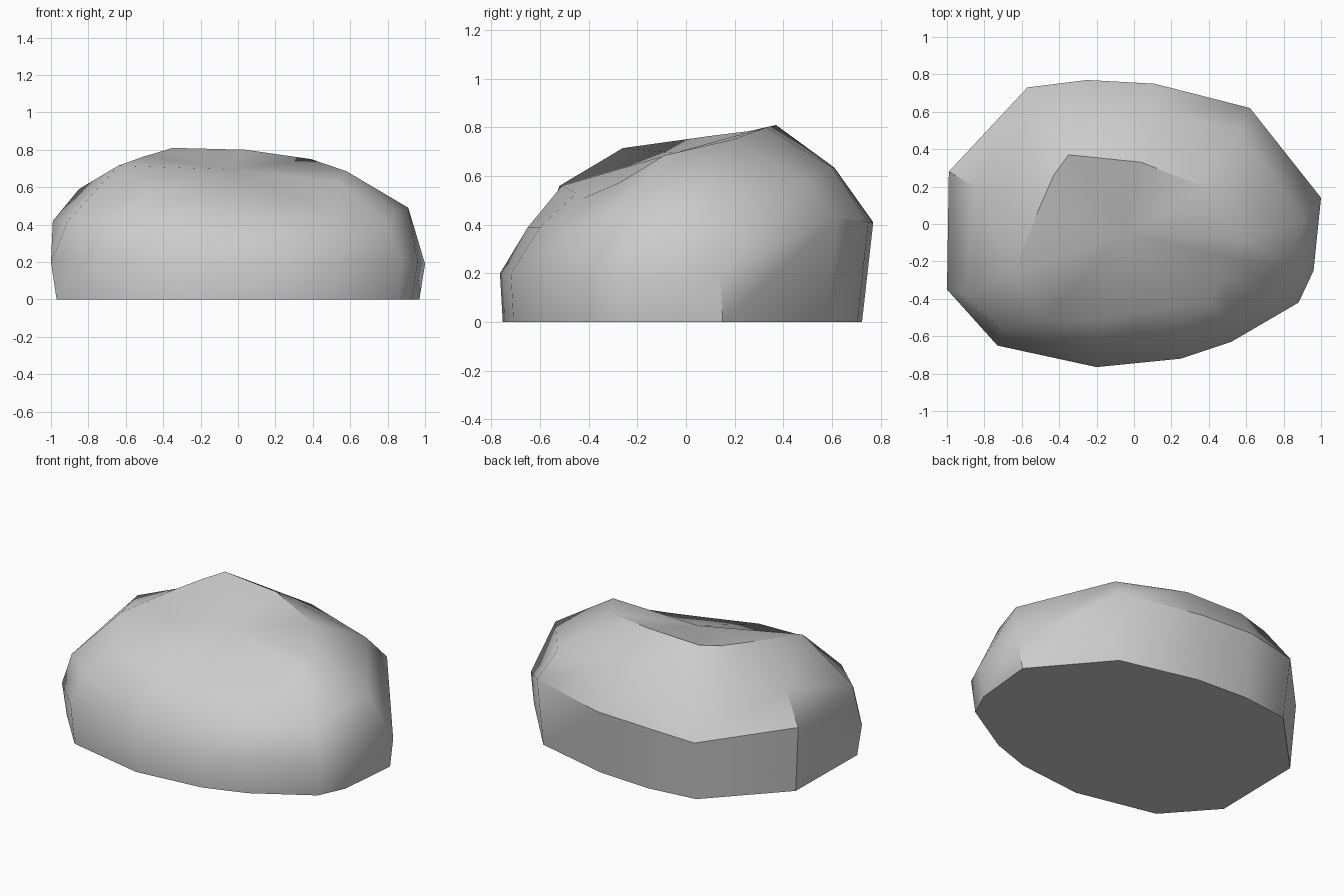
import bpy, bmesh, math

if "Cube" in bpy.data.objects:
    bpy.data.objects.remove(bpy.data.objects["Cube"])

# Cross-section rings, counter-clockwise from the right-hand corner
wide = [(1.0, .14, .19), (.62, .62, .43), (.11, .75, .41), (-.25, .77, .41),
        (-.57, .73, .38), (-.99, .28, .42), (-1.0, -.35, .20), (-.73, -.65, .25),
        (-.2, -.765, .2), (.25, -.72, .2), (.52, -.63, .22), (.88, -.42, .2),
        (.96, -.25, .2)]
shoulder = [(.91, .02, .49), (.56, .5, .58), (.1, .6, .635), (-.3, .61, .635),
            (-.52, .56, .62), (-.85, .2, .59), (-.91, -.38, .42), (-.7, -.57, .42),
            (-.2, -.65, .39), (.25, -.6, .39), (.5, -.53, .39), (.8, -.38, .40),
            (.84, -.22, .475)]
rim = [(.58, -.09, .685), (.39, .19, .75), (.04, .33, .80), (-.35, .37, .81),
       (-.43, .26, .785), (-.5, .1, .765), (-.64, -.26, .715), (-.48, -.52, .56),
       (-.16, -.51, .56), (.2, -.45, .53), (.42, -.42, .51), (.47, -.28, .57),
       (.53, -.18, .63)]
base = [(x * .97, y * (.94 if y > .2 else 1.08 if y > 0 else .985), 0)
        for x, y, z in wide]

# Rock body: skin the rings, close the base, fan the sloping top
bm = bmesh.new()
rings = [[bm.verts.new(p) for p in r] for r in (base, wide, shoulder, rim)]
n = len(base)
for lo, hi in zip(rings, rings[1:]):
    for i in range(n):
        j = (i + 1) % n
        bm.faces.new((lo[i], lo[j], hi[j], hi[i]))
bm.faces.new(rings[0][::-1])
peak = bm.verts.new((-.05, -.05, .695))
for i in range(n):
    bm.faces.new((rings[-1][i], rings[-1][(i + 1) % n], peak))
bmesh.ops.recalc_face_normals(bm, faces=bm.faces)

mesh = bpy.data.meshes.new("rock")
bm.to_mesh(mesh)
bm.free()
rock = bpy.data.objects.new("rock", mesh)
bpy.context.collection.objects.link(rock)

# Soft faces with crisp corners
bpy.context.view_layer.objects.active = rock
rock.select_set(True)
bpy.ops.object.shade_smooth_by_angle(angle=math.radians(40))
